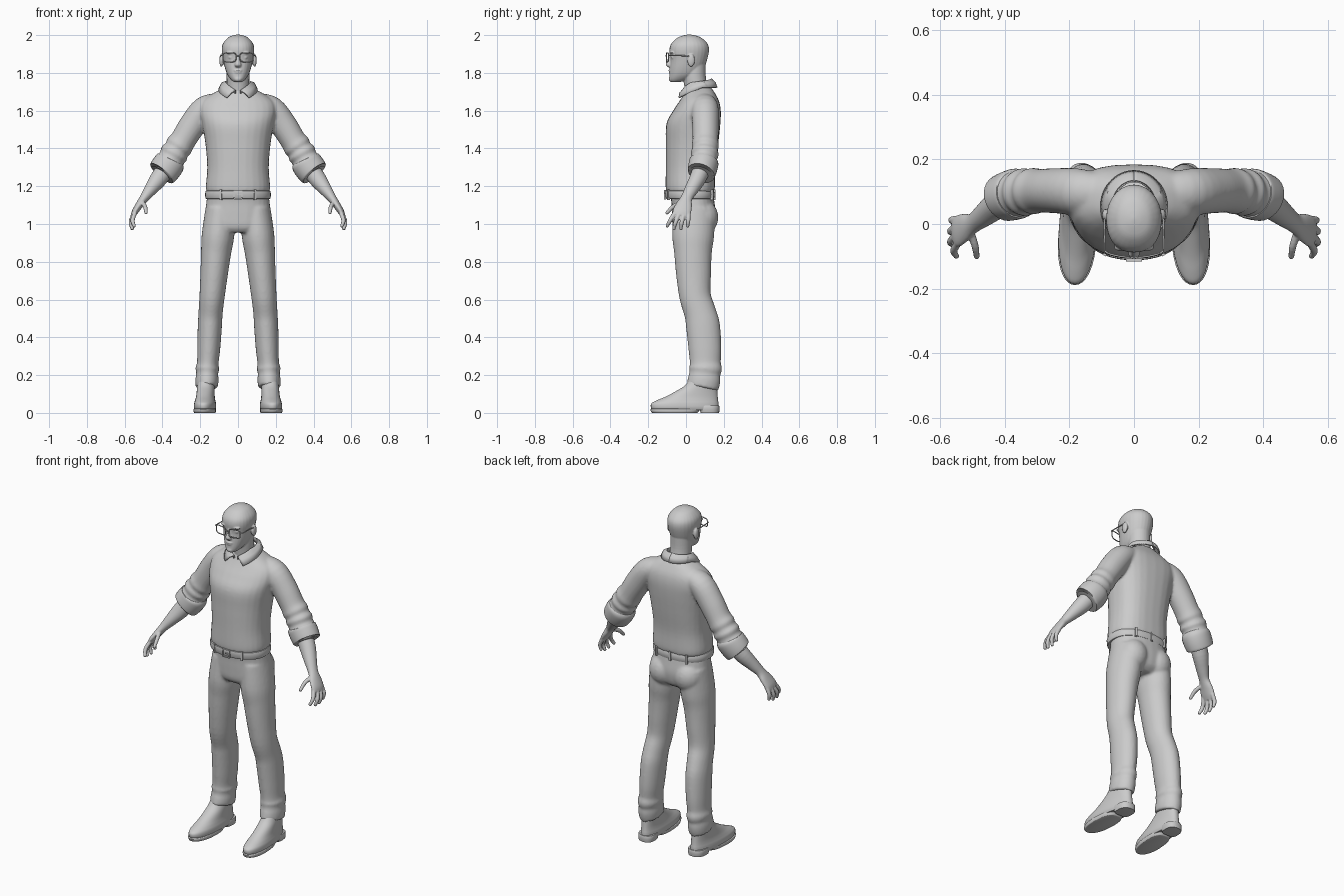
import bpy, bmesh
from math import sin, cos, pi, copysign
from mathutils import Vector, Matrix


def smooth_path(secs, sub):
    # Catmull-Rom through the given sections
    P = [Vector(s) for s in secs]
    out = []
    for i in range(len(P) - 1):
        a, b, c, d = P[max(i - 1, 0)], P[i], P[i + 1], P[min(i + 2, len(P) - 1)]
        for k in range(sub):
            t = k / sub
            out.append(0.5 * (2 * b + (c - a) * t + (2 * a - 5 * b + 4 * c - d) * t * t
                              + (3 * b - a - 3 * c + d) * t ** 3))
    return out + [P[-1]]


def loft(bm, secs, flat=False, n=28, sub=4, back=2.0, front=2.0, s=1, taper=0.0):
    # secs: x, y, z, half width, half depth; rings face along the path unless flat
    P = smooth_path(secs, sub)
    rings = []
    for i, p in enumerate(P):
        c = Vector(p[:3])
        u, v = Vector((0, 1, 0)), Vector((1, 0, 0))
        if not flat:
            t = (Vector(P[min(i + 1, len(P) - 1)][:3]) - Vector(P[max(i - 1, 0)][:3])).normalized()
            u = (u - t * u.dot(t)).normalized()
            v = u.cross(t)
        ring = []
        for k in range(n):
            cs, sn = cos(2 * pi * k / n), sin(2 * pi * k / n)
            e = 2 / (back if sn > 0 else front)
            q = c + v * copysign(abs(cs) ** e, cs) * max(p[3], .001) * (1 - taper * sn) \
                  + u * copysign(abs(sn) ** e, sn) * max(p[4], .001)
            ring.append(bm.verts.new((q.x * s, q.y, q.z)))
        rings.append(ring)
    for a, b in zip(rings, rings[1:]):
        for k in range(n):
            bm.faces.new((a[k], a[(k + 1) % n], b[(k + 1) % n], b[k]))
    bm.faces.new(rings[0][::-1])
    bm.faces.new(rings[-1])


def body(rows):
    # rows: z, half width, front y, back y
    return [(0, (f + b) / 2, z, a, (b - f) / 2) for z, a, f, b in rows]


def ball(bm, c, r):
    bmesh.ops.create_uvsphere(bm, u_segments=20, v_segments=14, radius=1,
                              matrix=Matrix.Translation(c) @ Matrix.Diagonal((*r, 1)))


def finish(name, bm, voxel=0, relax=4, mirror=False):
    bmesh.ops.recalc_face_normals(bm, faces=bm.faces)
    me = bpy.data.meshes.new(name)
    bm.to_mesh(me)
    bm.free()
    ob = bpy.data.objects.new(name, me)
    bpy.context.collection.objects.link(ob)
    if voxel:
        m = ob.modifiers.new("blend", 'REMESH')
        m.mode, m.voxel_size, m.use_smooth_shade = 'VOXEL', voxel, True
        m = ob.modifiers.new("relax", 'SMOOTH')
        m.factor, m.iterations = .5, relax
    if mirror:
        ob.modifiers.new("mirror", 'MIRROR').use_mirror_merge = False
    bpy.context.view_layer.objects.active = ob
    ob.select_set(True)
    bpy.ops.object.shade_smooth_by_angle(angle=.8)
    ob.select_set(False)
    return ob


# head, neck and face
bm = bmesh.new()
loft(bm, body([(1.752, .022, -.08, -.03), (1.765, .038, -.088, .02), (1.79, .056, -.088, .07),
               (1.825, .069, -.086, .095), (1.87, .079, -.083, .112), (1.92, .086, -.088, .122),
               (1.955, .08, -.078, .114), (1.985, .055, -.047, .083), (1.998, .028, -.015, .05),
               (2.003, .004, .012, .022)]), flat=True, front=2.3)
loft(bm, body([(1.64, .064, -.0, .125), (1.72, .06, -.008, .115), (1.78, .06, -.015, .105),
               (1.86, .06, -.015, .105)]), flat=True)
loft(bm, [(0, -.08, 1.893, .008, .01), (0, -.088, 1.865, .011, .013), (0, -.092, 1.842, .018, .016),
          (0, -.086, 1.83, .012, .008)], flat=True, n=14)
ball(bm, (0, -.082, 1.813), (.024, .011, .006))
ball(bm, (0, -.081, 1.802), (.02, .011, .006))
ball(bm, (0, -.08, 1.767), (.02, .012, .014))
for s in (1, -1):
    ball(bm, (s * .036, -.073, 1.907), (.027, .012, .007))
    ball(bm, (s * .036, -.067, 1.882), (.015, .012, .009))
    ball(bm, (s * .088, .027, 1.866), (.011, .02, .034))
finish("head", bm, .004, 3)

# glasses: rims, bridge and side arms
cu = bpy.data.curves.new("glasses", 'CURVE')
cu.dimensions, cu.bevel_depth, cu.bevel_resolution = '3D', .003, 2


def wire(pts, cyclic=False):
    sp = cu.splines.new('POLY')
    sp.points.add(len(pts) - 1)
    for p, q in zip(sp.points, pts):
        p.co = (*q, 1)
    sp.use_cyclic_u = cyclic


for s in (1, -1):
    rim = []
    for k in range(24):
        c, d = cos(k * pi / 12), sin(k * pi / 12)
        x = .045 + .034 * copysign(abs(c) ** .5, c)
        rim.append((s * x, -.104 + 2 * x * x, 1.882 + .024 * copysign(abs(d) ** .5, d)))
    wire(rim, True)
    wire([(s * .079, -.092, 1.893), (s * .09, -.084, 1.893), (s * .092, .01, 1.89), (s * .09, .04, 1.875)])
wire([(-.012, -.103, 1.888), (0, -.106, 1.891), (.012, -.103, 1.888)])
glasses = bpy.data.objects.new("glasses", cu)
bpy.context.collection.objects.link(glasses)

# sweater with creased sleeves
bm = bmesh.new()
loft(bm, body([(1.168, .166, -.104, .148), (1.2, .17, -.108, .153), (1.3, .163, -.107, .155),
               (1.42, .172, -.107, .17), (1.53, .19, -.104, .182), (1.6, .203, -.068, .184),
               (1.65, .19, -.035, .175), (1.69, .135, -.012, .155), (1.72, .08, -.002, .135),
               (1.735, .066, .005, .125)]), flat=True, back=2.6, front=2.2)
for s in (1, -1):
    loft(bm, [(.1, .095, 1.645, .05, .06), (.175, .1, 1.61, .068, .072), (.24, .103, 1.525, .071, .07),
              (.29, .103, 1.445, .068, .068), (.312, .102, 1.413, .074, .072), (.325, .101, 1.393, .067, .067),
              (.338, .099, 1.372, .077, .075), (.35, .097, 1.35, .069, .068), (.362, .094, 1.328, .077, .074),
              (.378, .09, 1.302, .07, .066)], s=s)
finish("sweater", bm, .008, 4)

# rolled sleeve cuffs
bm = bmesh.new()
loft(bm, [(.353, .096, 1.34, .066, .064), (.358, .095, 1.33, .08, .077), (.375, .09, 1.305, .083, .078),
          (.396, .083, 1.277, .081, .075), (.403, .08, 1.268, .075, .07), (.401, .081, 1.271, .045, .043)],
     sub=3)
finish("sleeve_cuff", bm, mirror=True)

# forearms, palms and fingers
bm = bmesh.new()
loft(bm, [(.37, .09, 1.31, .047, .047), (.42, .062, 1.24, .046, .044), (.465, .027, 1.18, .034, .036),
          (.497, .003, 1.137, .024, .031), (.523, -.01, 1.1, .02, .043), (.545, -.022, 1.065, .017, .049),
          (.556, -.027, 1.043, .012, .044)])
for base, mid, tip in [((.545, -.058, 1.06), (.558, -.083, 1.02), (.55, -.099, .99)),
                       ((.552, -.035, 1.055), (.568, -.055, 1.01), (.56, -.064, .977)),
                       ((.552, -.01, 1.055), (.568, -.022, 1.01), (.56, -.027, .976)),
                       ((.546, .014, 1.06), (.564, .012, 1.02), (.56, .009, .99)),
                       ((.507, -.022, 1.115), (.492, -.068, 1.092), (.487, -.1, 1.06))]:
    loft(bm, [(*base, .012, .012), (*mid, .0115, .0115), (*tip, .009, .009)], n=12)
    ball(bm, tip, (.0095,) * 3)
finish("hand_and_forearm", bm, .004, 3, mirror=True)

# shirt collar, folded round the neck
bm = bmesh.new()
rows = []
for i in range(25):
    f = i / 24
    t, w = .18 + (pi - .18) * f, .62 + (pi - .62) * f
    rows.append([bm.verts.new(p) for p in (
        (.066 * sin(t), .057 - .076 * cos(t), 1.69 + .03 * min(1, 3 * f) + .03 * f),
        (.07 * sin(t), .057 - .079 * cos(t), 1.705 + .03 * min(1, 3 * f) + .032 * f),
        (.087 * sin((t + w) / 2), .057 - .096 * cos((t + w) / 2), 1.694 + .055 * min(1, 1.8 * f)),
        (.101 * sin(w), .053 - .11 * cos(w), 1.668 + .054 * min(1, 2 * f)))])
for a, b in zip(rows, rows[1:]):
    for k in range(3):
        bm.faces.new((a[k], a[k + 1], b[k + 1], b[k]))
ob = finish("shirt_collar", bm, mirror=True)
m = ob.modifiers.new("thickness", 'SOLIDIFY')
m.thickness, m.offset = .008, 0

# trousers
bm = bmesh.new()
loft(bm, body([(1.175, .16, -.09, .142), (1.12, .167, -.078, .15), (1.05, .174, -.075, .158),
               (.985, .165, -.07, .145), (.955, .12, -.05, .11)]), flat=True, back=2.3, front=2.3)
for s in (1, -1):
    ball(bm, (s * .082, .085, 1.035), (.085, .086, .095))
    loft(bm, [(.092, .045, 1.08, .08, .11), (.106, .038, .94, .086, .111), (.116, .037, .85, .08, .1),
              (.126, .04, .74, .073, .093), (.137, .048, .62, .067, .084), (.145, .075, .53, .064, .085),
              (.149, .09, .46, .064, .09), (.155, .1, .34, .061, .087), (.16, .102, .265, .057, .082),
              (.162, .103, .235, .063, .088), (.163, .1, .21, .058, .082), (.164, .097, .18, .061, .086),
              (.165, .091, .15, .06, .086), (.165, .088, .135, .058, .084)], s=s)
finish("trousers", bm, .008, 4)

# belt
bm = bmesh.new()
loft(bm, body([(1.132, .155, -.075, .135), (1.134, .17, -.105, .148), (1.155, .174, -.11, .152),
               (1.176, .17, -.11, .148), (1.178, .155, -.08, .135)]), flat=True, n=48, sub=2,
     back=2.4, front=2.2)
finish("belt", bm)

# belt buckle frame and belt loops
bm = bmesh.new()


def box(c, d, rot=0):
    bmesh.ops.create_cube(bm, size=1, matrix=Matrix.Translation(c) @ Matrix.Rotation(rot, 4, 'Z')
                          @ Matrix.Diagonal((*d, 1)))


for s in (1, -1):
    box((s * .022, -.111, 1.155), (.006, .01, .046))
    box((0, -.111, 1.155 + s * .021), (.044, .01, .006))
    box((s * .09, -.092, 1.155), (.012, .012, .054), s * .45)
    box((s * .1, .138, 1.155), (.012, .014, .054), -s * .3)
box((.008, -.113, 1.155), (.026, .006, .005))
box((0, .151, 1.155), (.012, .01, .054))
finish("belt_buckle_and_loops", bm)

# shoes: upper, front sole and heel block, turned slightly outward


def shoe_part(name, rows, **kw):
    bm = bmesh.new()
    loft(bm, [(.175, (f + b) / 2, z, a, (b - f) / 2) for z, a, f, b in rows], flat=True, n=36, **kw)
    for v in bm.verts:
        v.co.x -= .05 * (v.co.y + .03)
    finish(name, bm, mirror=True)


shoe_part("shoe_upper", [(.014, .053, -.178, .168), (.03, .058, -.186, .172), (.05, .057, -.183, .172),
                         (.066, .053, -.155, .17), (.085, .049, -.11, .168), (.11, .047, -.062, .166),
                         (.14, .046, -.012, .164), (.17, .044, .015, .16)],
          front=2.1, back=2.3, taper=.08)
shoe_part("shoe_sole", [(0, .054, -.175, .06), (.003, .057, -.183, .064), (.018, .059, -.189, .075),
                        (.022, .056, -.184, .07)], sub=2, front=2.1, back=3)
shoe_part("shoe_heel", [(0, .046, .078, .174), (.004, .048, .076, .176), (.034, .05, .07, .177),
                        (.038, .046, .075, .173)], sub=2, front=4, back=2.3)
